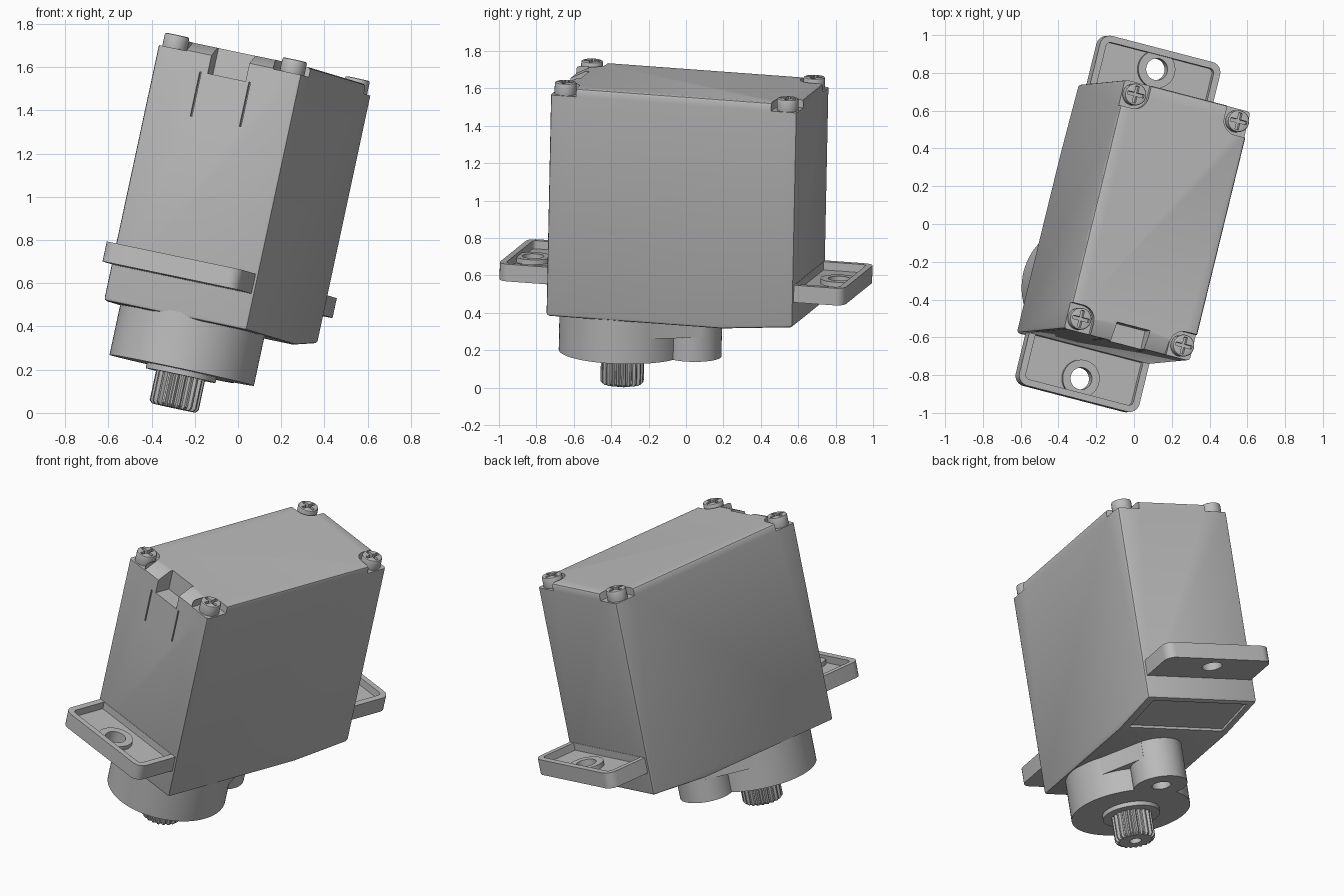
import bpy, bmesh, math
from mathutils import Matrix, Vector

old = bpy.data.objects.get("Cube")
if old:
    bpy.data.objects.remove(old, do_unlink=True)

grey = bpy.data.materials.new("plain grey")
grey.use_nodes = True
grey.diffuse_color = (0.5, 0.5, 0.5, 1)
grey.node_tree.nodes["Principled BSDF"].inputs["Base Color"].default_value = (0.5, 0.5, 0.5, 1)

# Everything is built upright, then tilted with this frame
LENGTH = Vector((0.237, 0.969, -0.071)).normalized()
UP = Vector((0.21, 0.02, 0.978))
WIDTH = LENGTH.cross(UP).normalized()
UP = WIDTH.cross(LENGTH)
FRAME = Matrix.Translation((-0.085, 0, 0.616)) @ Matrix((WIDTH, LENGTH, UP)).transposed().to_4x4()
parts = []


def make(name, bm):
    bmesh.ops.recalc_face_normals(bm, faces=bm.faces)
    mesh = bpy.data.meshes.new(name)
    bm.to_mesh(mesh)
    bm.free()
    mesh.materials.append(grey)
    ob = bpy.data.objects.new(name, mesh)
    bpy.context.collection.objects.link(ob)
    return ob


def prism(name, points, low, high, axis="z"):
    """Extrude an outline along z, or a (y, z) outline along x."""
    bm = bmesh.new()
    rings = []
    for h in (low, high):
        rings.append([bm.verts.new((a, b, h) if axis == "z" else (h, a, b)) for a, b in points])
    bm.faces.new(rings[0])
    bm.faces.new(rings[1])
    n = len(points)
    for i in range(n):
        j = (i + 1) % n
        bm.faces.new((rings[0][i], rings[0][j], rings[1][j], rings[1][i]))
    return make(name, bm)


def box(name, x0, x1, y0, y1, z0, z1):
    return prism(name, [(x0, y0), (x1, y0), (x1, y1), (x0, y1)], z0, z1)


def disc(name, x, y, r, z0, z1, n=48):
    ring = [(x + r * math.cos(math.tau * i / n), y + r * math.sin(math.tau * i / n)) for i in range(n)]
    return prism(name, ring, z0, z1)


def bevel(ob, width, segments=2):
    mod = ob.modifiers.new("bevel", "BEVEL")
    mod.width, mod.segments = width, segments
    mod.limit_method, mod.angle_limit = "ANGLE", math.radians(40)


def combine(ob, others, operation="DIFFERENCE"):
    for other in others:
        mod = ob.modifiers.new("boolean", "BOOLEAN")
        mod.operation, mod.object, mod.solver = operation, other, "EXACT"
        other.hide_render = True


def finish(ob, helpers=()):
    """Apply modifiers, shade, and drop the helper solids."""
    bpy.ops.object.select_all(action="DESELECT")
    ob.select_set(True)
    bpy.context.view_layer.objects.active = ob
    if ob.modifiers:
        bpy.ops.object.convert(target="MESH")
    bpy.ops.object.shade_smooth_by_angle(angle=math.radians(30))
    for h in helpers:
        bpy.data.objects.remove(h, do_unlink=True)
    parts.append(ob)


HW, HL, TOP, BOTTOM = 0.35, 0.68, 1.037, -0.218
SX, SY = 0.287, 0.613
corners = [(sx, sy) for sx in (-1, 1) for sy in (-1, 1)]

# Case with a slightly rising rear underside
body = prism("body", [(-HL, BOTTOM), (0.287, BOTTOM), (HL, -0.183), (HL, TOP), (-HL, TOP)], -HW, HW, "x")
bevel(body, 0.016)
cutters = []
for sx, sy in corners:
    # Rounded corner pockets for the screws
    pocket = [(sx * 0.5, sy * 0.8), (sx * 0.5, sy * (SY - 0.075))]
    for i in range(9):
        a = math.pi / 2 * i / 8
        pocket.append((sx * (SX - 0.075 * math.sin(a)), sy * (SY - 0.075 * math.cos(a))))
    pocket.append((sx * (SX - 0.075), sy * 0.8))
    cutters.append(prism("pocket_cutter", pocket, TOP - 0.045, 1.2))
# Cable exit, sloped lid edge, slits and underside panel
cutters.append(prism("lid_slope_cutter", [(-0.6, TOP), (-0.72, 0.975), (-0.72, 1.1), (-0.6, 1.1)], -0.21, 0.21, "x"))
cutters.append(box("cable_cutter", -0.09, 0.095, -0.8, -0.58, 0.91, 1.2))
for x in (-0.125, 0.115):
    cutters.append(box("slit_cutter", x - 0.004, x + 0.004, -0.8, -HL + 0.02, 0.7, 0.91))
slope = 0.035 / (HL - 0.287)
panel = [(y, BOTTOM + 0.015 + (y - 0.287) * slope) for y in (0.32, 0.645)]
cutters.append(prism("panel_cutter", panel + [(0.645, -0.4), (0.32, -0.4)], -0.3, 0.3, "x"))
combine(body, cutters)
finish(body, cutters)

# Corner screws with cross slots
for sx, sy in corners:
    x, y = sx * SX, sy * SY
    name = ("front" if sy < 0 else "rear") + ("_left" if sx > 0 else "_right") + "_screw"
    screw = disc(name, x, y, 0.058, 0.97, 1.056, 32)
    bevel(screw, 0.008)
    slots = [box("slot_cutter", x - a, x + a, y - b, y + b, 1.02, 1.1) for a, b in ((0.045, 0.009), (0.009, 0.045))]
    combine(screw, slots)
    finish(screw, slots)

# Mounting ears: trays open toward the case, with a raised ring round the hole
EW, EL, ET, R = 0.335, 0.955, 0.047, 0.055
for s, name in ((-1, "front_ear"), (1, "rear_ear")):
    def tray(inset, inner, r):
        pts = [(-EW + inset, s * inner)]
        for side in (-1, 1):
            arc = []
            for i in range(7):
                a = math.pi / 2 * i / 6
                arc.append((side * (EW - inset - r + r * math.cos(a)), s * (EL - inset - r + r * math.sin(a))))
            pts += arc if side < 0 else arc[::-1]
        return pts + [(EW - inset, s * inner)]

    ear = prism(name, tray(0, HL - 0.03, R), -ET, ET)
    recess = prism("recess_cutter", tray(0.035, HL + 0.002, 0.025), 0.002, 0.2)
    ring = disc("ring_helper", 0, s * 0.845, 0.1, -0.02, 0.028)
    hole = disc("hole_cutter", 0, s * 0.845, 0.058, -0.2, 0.2)
    combine(ear, [recess])
    combine(ear, [ring], "UNION")
    combine(ear, [hole])
    finish(ear, [recess, ring, hole])

# Gear cover: large and small drums joined by a shallow web
GY, CZ = -0.34, -0.453
cover = disc("gear_cover", 0, GY, 0.342, CZ, BOTTOM + 0.02, 80)
small = disc("drum_helper", 0, 0.045, 0.155, CZ, BOTTOM + 0.02)
web = prism("web_helper", [(-0.29, -0.17), (-0.13, 0.13), (0.13, 0.13), (0.29, -0.17)], -0.32, BOTTOM + 0.02)
collar = disc("collar_helper", 0, GY, 0.165, CZ - 0.025, CZ + 0.05)
socket = disc("socket_cutter", 0, 0.055, 0.055, CZ - 0.1, CZ + 0.06, 32)
combine(cover, [small, web, collar], "UNION")
combine(cover, [socket])
finish(cover, [small, web, collar, socket])

# Splined output shaft with a chamfered tip and a screw hole
TEETH = 21
bm = bmesh.new()
rings = []
for z, scale in ((-0.45, 1), (-0.618, 1), (-0.631, 0.9)):
    ring = []
    for i in range(TEETH * 4):
        r = (0.116 if i % 4 < 2 else 0.102) * scale
        a = math.tau * i / (TEETH * 4)
        ring.append(bm.verts.new((r * math.cos(a), GY + r * math.sin(a), z)))
    rings.append(ring)
for lo, hi in zip(rings, rings[1:]):
    for i in range(len(lo)):
        j = (i + 1) % len(lo)
        bm.faces.new((lo[i], lo[j], hi[j], hi[i]))
bm.faces.new(rings[0])
bm.faces.new(rings[-1])
shaft = make("output_shaft", bm)
bore = disc("bore_cutter", 0, GY, 0.035, -0.8, -0.5, 24)
combine(shaft, [bore])
finish(shaft, [bore])

for ob in parts:
    ob.matrix_world = FRAME
